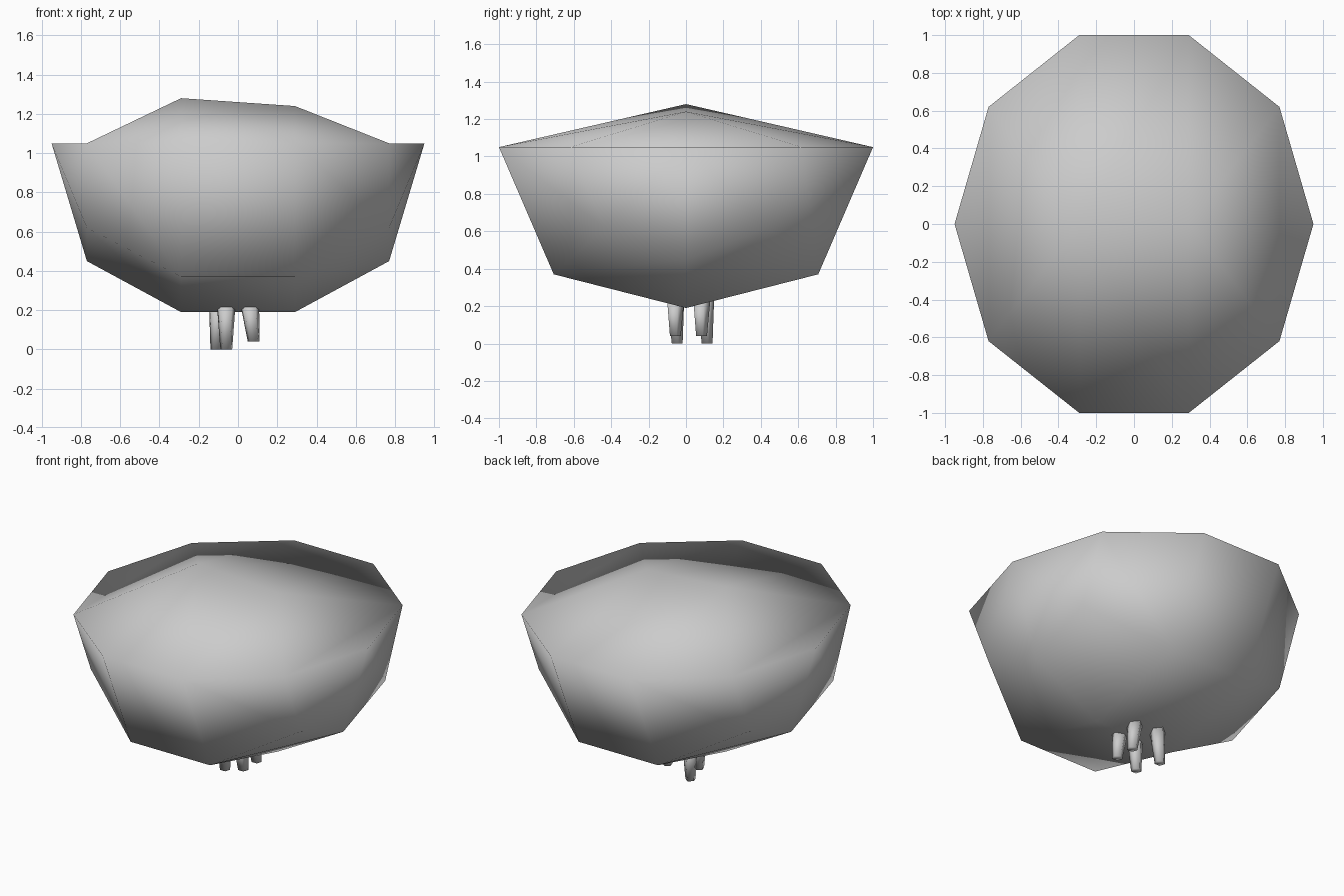
import bpy, bmesh
from math import cos, sin, pi, radians
from mathutils import Vector

cube = bpy.data.objects.get("Cube")
if cube:
    bpy.data.objects.remove(cube)

grey = bpy.data.materials.new("soft_grey")
grey.use_nodes = True
tone = (0.6, 0.6, 0.6, 1)
grey.diffuse_color = tone
grey.node_tree.nodes["Principled BSDF"].inputs["Base Color"].default_value = tone

RIM = 1.05


def finish(name, bm):
    bmesh.ops.recalc_face_normals(bm, faces=bm.faces)
    mesh = bpy.data.meshes.new(name)
    bm.to_mesh(mesh)
    bm.free()
    mesh.materials.append(grey)
    for face in mesh.polygons:
        face.use_smooth = True
    obj = bpy.data.objects.new(name, mesh)
    bpy.context.collection.objects.link(obj)
    return obj


# Crown: half rings strung along x between two end points, closed by a low roof
bm = bmesh.new()


def half_ring(x, radius, side_drop, keel_drop):
    drops = (0, side_drop, keel_drop, side_drop, 0)
    return [bm.verts.new((x, -radius * cos(i * pi / 4), RIM - d))
            for i, d in enumerate(drops)]


rings = [half_ring(-0.77, 0.62, 0.43, 0.60),
         half_ring(-0.29, 1.00, 0.68, 0.86),
         half_ring(0.29, 1.00, 0.68, 0.86),
         half_ring(0.77, 0.62, 0.43, 0.60)]
tips = [bm.verts.new((x, 0, RIM)) for x in (-0.95, 0.95)]
peaks = [bm.verts.new((-0.29, 0, 1.28)), bm.verts.new((0.29, 0, 1.24))]

# Lower hull
for a, b in zip(rings, rings[1:]):
    for i in range(4):
        bm.faces.new((a[i], a[i + 1], b[i + 1], b[i]))

# End caps and sloping roof at each end
for tip, peak, end, mid in ((tips[0], peaks[0], rings[0], rings[1]),
                            (tips[1], peaks[1], rings[3], rings[2])):
    for i in range(4):
        bm.faces.new((tip, end[i], end[i + 1]))
    bm.faces.new((tip, end[4], end[0]))
    bm.faces.new((peak, end[0], end[4]))
    for k in (0, 4):
        bm.faces.new((peak, end[k], mid[k]))

# Roof sides along the ridge
for k in (0, 4):
    bm.faces.new((peaks[0], peaks[1], rings[2][k], rings[1][k]))
finish("crown", bm)


# Stubs: tapered five-sided pegs under the crown
def stub(name, top, bottom):
    bm = bmesh.new()
    loops = []
    for centre, radius in ((Vector(top), 0.05), (Vector(bottom), 0.032)):
        loops.append([bm.verts.new(centre + Vector((radius * cos(t), radius * sin(t), 0)))
                      for t in (radians(72 * i + 18) for i in range(5))])
    for i in range(5):
        j = (i + 1) % 5
        bm.faces.new((loops[0][i], loops[0][j], loops[1][j], loops[1][i]))
    for loop in loops:
        bm.faces.new(loop)
    finish(name, bm)


stub("front_left_stub", (0.06, -0.06, 0.23), (0.08, -0.06, 0.04))
stub("back_left_stub", (0.06, 0.08, 0.23), (0.08, 0.08, 0.04))
stub("front_right_stub", (-0.06, -0.06, 0.23), (-0.06, -0.05, 0))
stub("back_right_stub", (-0.10, 0.10, 0.23), (-0.11, 0.11, 0))
